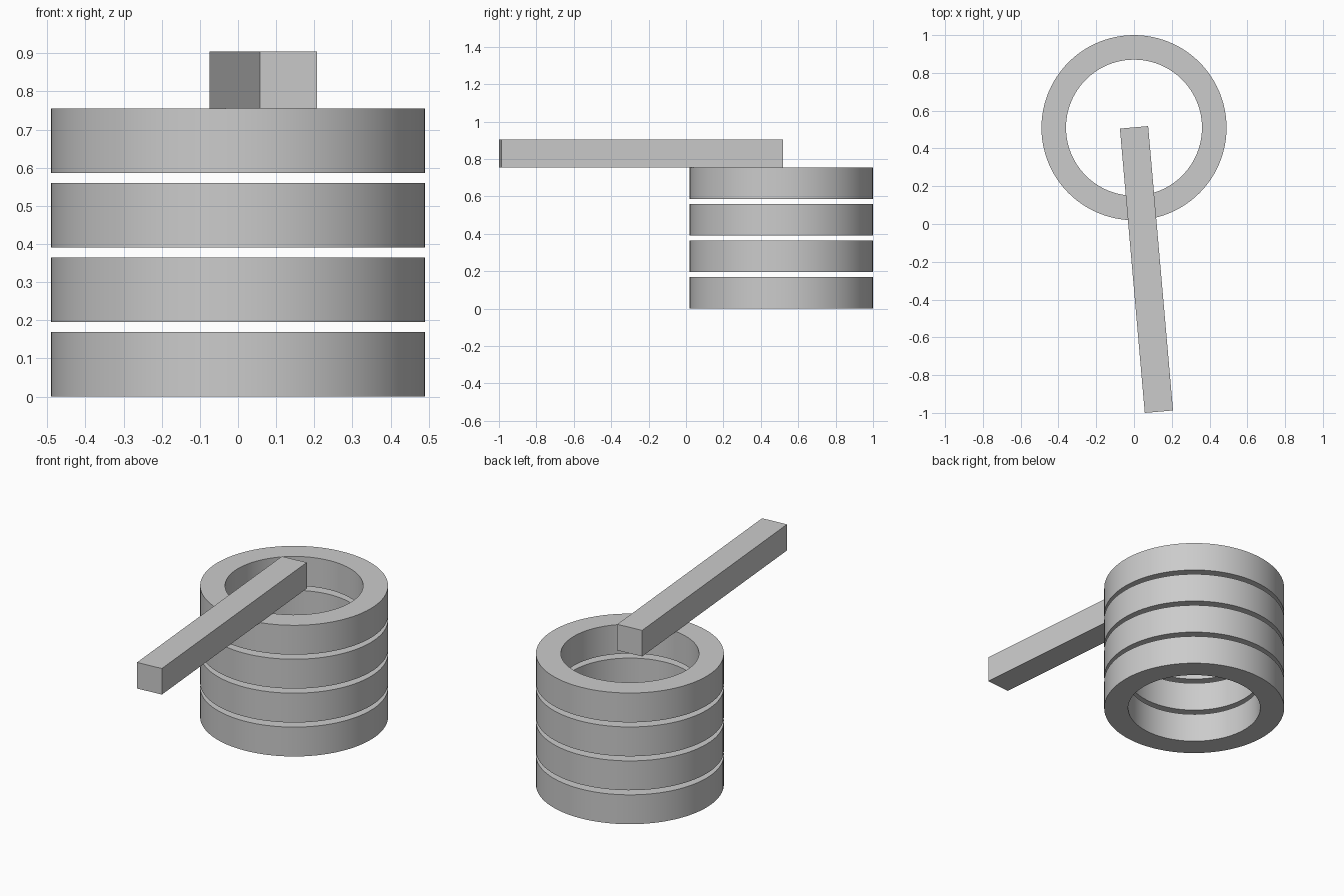
import bpy, bmesh, math

cube = bpy.data.objects.get("Cube")
if cube:
    bpy.data.objects.remove(cube, do_unlink=True)

grey = bpy.data.materials.new("plain grey")
grey.use_nodes = True
COLOUR = (0.6, 0.6, 0.6, 1)
grey.diffuse_color = COLOUR
grey.node_tree.nodes["Principled BSDF"].inputs["Base Color"].default_value = COLOUR

OUTER, INNER = 0.49, 0.36
HEIGHT, PITCH, COUNT = 0.169, 0.1953, 4
CENTRE_Y = 0.51


def add_object(name, bm, location):
    mesh = bpy.data.meshes.new(name)
    bmesh.ops.recalc_face_normals(bm, faces=bm.faces)
    bm.to_mesh(mesh)
    bm.free()
    mesh.materials.append(grey)
    obj = bpy.data.objects.new(name, mesh)
    obj.location = location
    bpy.context.collection.objects.link(obj)
    return obj


def make_ring(name, z):
    # Rectangular section spun into a closed flat ring
    bm = bmesh.new()
    section = [(INNER, 0), (OUTER, 0), (OUTER, HEIGHT), (INNER, HEIGHT)]
    verts = [bm.verts.new((r, 0, h)) for r, h in section]
    edges = [bm.edges.new((verts[i], verts[i - 1])) for i in range(len(verts))]
    bmesh.ops.spin(bm, geom=verts + edges, cent=(0, 0, 0), axis=(0, 0, 1),
                   angle=math.tau, steps=96, use_merge=True)
    bmesh.ops.remove_doubles(bm, verts=bm.verts, dist=0.0001)
    return add_object(name, bm, (0, CENTRE_Y, z))


# Stack of separate rings
bpy.ops.object.select_all(action="DESELECT")
for i in range(COUNT):
    ring = make_ring(f"ring_{i + 1}", i * PITCH)
    ring.select_set(True)
    bpy.context.view_layer.objects.active = ring
bpy.ops.object.shade_smooth_by_angle(angle=math.radians(30))

# Square bar lying on the top ring, slightly turned
bm = bmesh.new()
bmesh.ops.create_cube(bm, size=1)
bmesh.ops.scale(bm, vec=(0.15, 1.511, 0.15), verts=bm.verts)
top = (COUNT - 1) * PITCH + HEIGHT
bar = add_object("bar", bm, (0.066, -0.241, top + 0.075))
bar.rotation_euler.z = math.radians(5)
